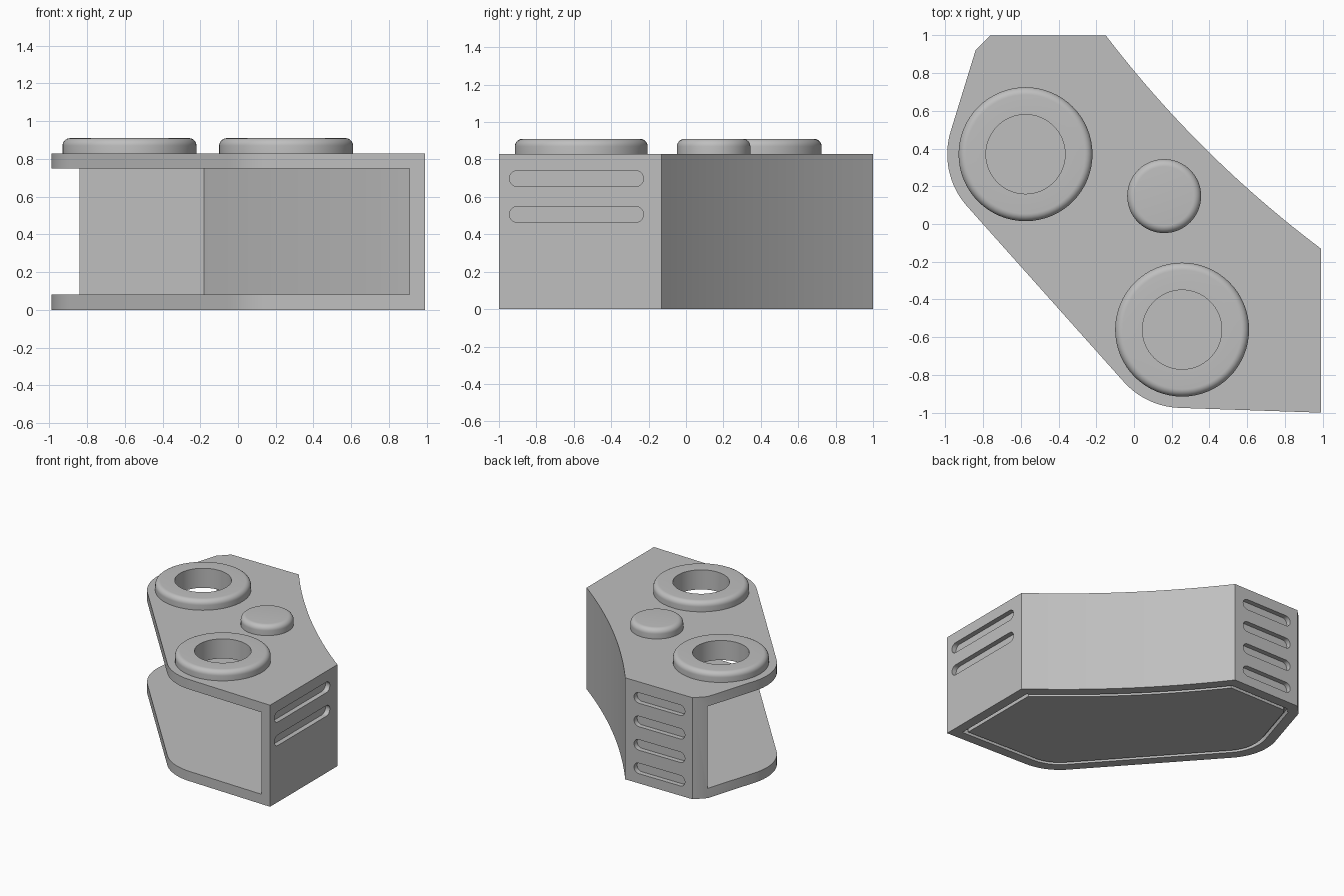
import bpy, bmesh
from math import pi, sin, cos, radians
from mathutils import Vector

cube = bpy.data.objects.get("Cube")
if cube:
    bpy.data.objects.remove(cube, do_unlink=True)

grey = bpy.data.materials.new("plain grey")
grey.use_nodes = True
colour = (0.52, 0.52, 0.52, 1)
grey.diffuse_color = colour
grey.node_tree.nodes["Principled BSDF"].inputs["Base Color"].default_value = colour

HEIGHT, WALL, TOP = 0.83, 0.08, 0.91
RING_A, RING_B, BUTTON = (-0.575, 0.37), (0.255, -0.56), (0.16, 0.148)


def finish(name, bm):
    bmesh.ops.recalc_face_normals(bm, faces=bm.faces)
    mesh = bpy.data.meshes.new(name)
    bm.to_mesh(mesh)
    bm.free()
    mesh.materials.append(grey)
    obj = bpy.data.objects.new(name, mesh)
    bpy.context.collection.objects.link(obj)
    return obj


def prism(name, pts, low, high, place=lambda u, v, w: (u, v, w), inner=None):
    """Extrude an outline, or the band between two matching outlines."""
    bm = bmesh.new()
    outer = [bm.verts.new((p[0], p[1], low)) for p in pts]
    if inner:
        hole = [bm.verts.new((p[0], p[1], low)) for p in inner]
        n = len(outer)
        faces = [bm.faces.new((outer[i], outer[(i + 1) % n], hole[(i + 1) % n], hole[i]))
                 for i in range(n)]
    else:
        faces = [bm.faces.new(outer)]
    geom = bmesh.ops.extrude_face_region(bm, geom=faces, use_keep_orig=True)["geom"]
    for v in geom:
        if isinstance(v, bmesh.types.BMVert):
            v.co.z = high
    for v in bm.verts:
        v.co = place(*v.co)
    return finish(name, bm)


def arc(center, radius, start, end, steps):
    return [(center[0] + radius * cos(radians(start + (end - start) * i / steps)),
             center[1] + radius * sin(radians(start + (end - start) * i / steps)))
            for i in range(steps + 1)]


def hollow_curve(a, b, sag, steps=24):
    """Shallow curve from a to b, bowed towards the inside of the body."""
    a, b = Vector(a), Vector(b)
    inward = Vector((-1, -1)).normalized()
    return [tuple(a.lerp(b, i / steps) + inward * sag * 4 * (i / steps) * (1 - i / steps))
            for i in range(steps + 1)]


def inset(pts, d):
    """Mitred inward offset of a counter-clockwise outline."""
    out = []
    for i, p in enumerate(pts):
        p = Vector(p)
        e1 = (p - Vector(pts[i - 1])).normalized()
        e2 = (Vector(pts[(i + 1) % len(pts)]) - p).normalized()
        n1, n2 = Vector((-e1.y, e1.x)), Vector((-e2.y, e2.x))
        out.append(tuple(p + (n1 + n2) * d / (1 + n1.dot(n2))))
    return out


def cut(target, cutter):
    cutter.hide_render = True
    mod = target.modifiers.new("cut", 'BOOLEAN')
    mod.object, mod.operation, mod.solver = cutter, 'DIFFERENCE', 'EXACT'
    bpy.context.view_layer.objects.active = target
    bpy.ops.object.modifier_apply(modifier=mod.name)
    bpy.data.objects.remove(cutter, do_unlink=True)


def smooth(obj):
    bpy.ops.object.select_all(action='DESELECT')
    obj.select_set(True)
    bpy.context.view_layer.objects.active = obj
    bpy.ops.object.shade_smooth_by_angle(angle=radians(30))


def lathe(name, center, profile, steps=64):
    bm = bmesh.new()
    rows = [[bm.verts.new((center[0] + r * cos(2 * pi * i / steps),
                           center[1] + r * sin(2 * pi * i / steps), z))
             for i in range(steps)] for r, z in profile]
    for lower, upper in zip(rows, rows[1:]):
        for i in range(steps):
            j = (i + 1) % steps
            bm.faces.new((lower[i], lower[j], upper[j], upper[i]))
    return bm, rows


# Body outline, counter-clockwise from the front corner
outline = [(0.99, -1.0)] + hollow_curve((0.99, -0.13), (-0.15, 1.0), 0.055)
outline += [(-0.76, 1.0), (-0.84, 0.92)]
outline += arc(RING_A, 0.415, 163, 220.5, 16)
outline += arc(RING_B, 0.415, 220.5, 268, 14)
body = prism("body", outline, 0, HEIGHT)

# Open bay between the top and bottom plates
bay = [(0.91, -1.3)] + hollow_curve((0.91, -0.165), (-0.18, 0.92), 0.055)
bay += [(-1.3, 0.92), (-1.3, -1.3)]
cut(body, prism("bay_cutter", bay, WALL, HEIGHT - WALL))

# Round holes through the top plate
for center in (RING_A, RING_B):
    circle = arc(center, 0.21, 0, 360, 64)[:-1]
    cut(body, prism("hole_cutter", circle, HEIGHT - WALL - 0.05, TOP))

# Groove around the underside
cut(body, prism("groove_cutter", inset(outline, 0.08), -0.05, 0.04,
                inner=inset(outline, 0.11)))


# Blind rounded slots on the side and back walls
def slot(start, end, z, r=0.043):
    return arc((end - r, z), r, -90, 90, 10) + arc((start + r, z), r, 90, 270, 10)


for k in range(4):
    z = 0.122 + k * 0.192
    cut(body, prism("side_slot", slot(-0.944, -0.227, z), -0.04, 0.05,
                    lambda u, v, w: (0.99 + w, u, v)))
    cut(body, prism("back_slot", slot(-0.69, -0.23, z), -0.04, 0.05,
                    lambda u, v, w: (u, 1.0 + w, v)))
smooth(body)


# Raised rings and button with rounded rims
def rim(radius, r=0.04):
    return [(radius, HEIGHT)] + arc((radius - r, TOP - r), r, 0, 90, 8)


for name, center in (("rear_ring", RING_A), ("front_ring", RING_B)):
    bm, rows = lathe(name, center, rim(0.355) + [(0.21, TOP), (0.21, HEIGHT), (0.355, HEIGHT)])
    bmesh.ops.remove_doubles(bm, verts=bm.verts, dist=0.0001)
    smooth(finish(name, bm))

bm, rows = lathe("button", BUTTON, rim(0.196))
bm.faces.new(rows[-1])
bm.faces.new(rows[0])
smooth(finish("button", bm))
